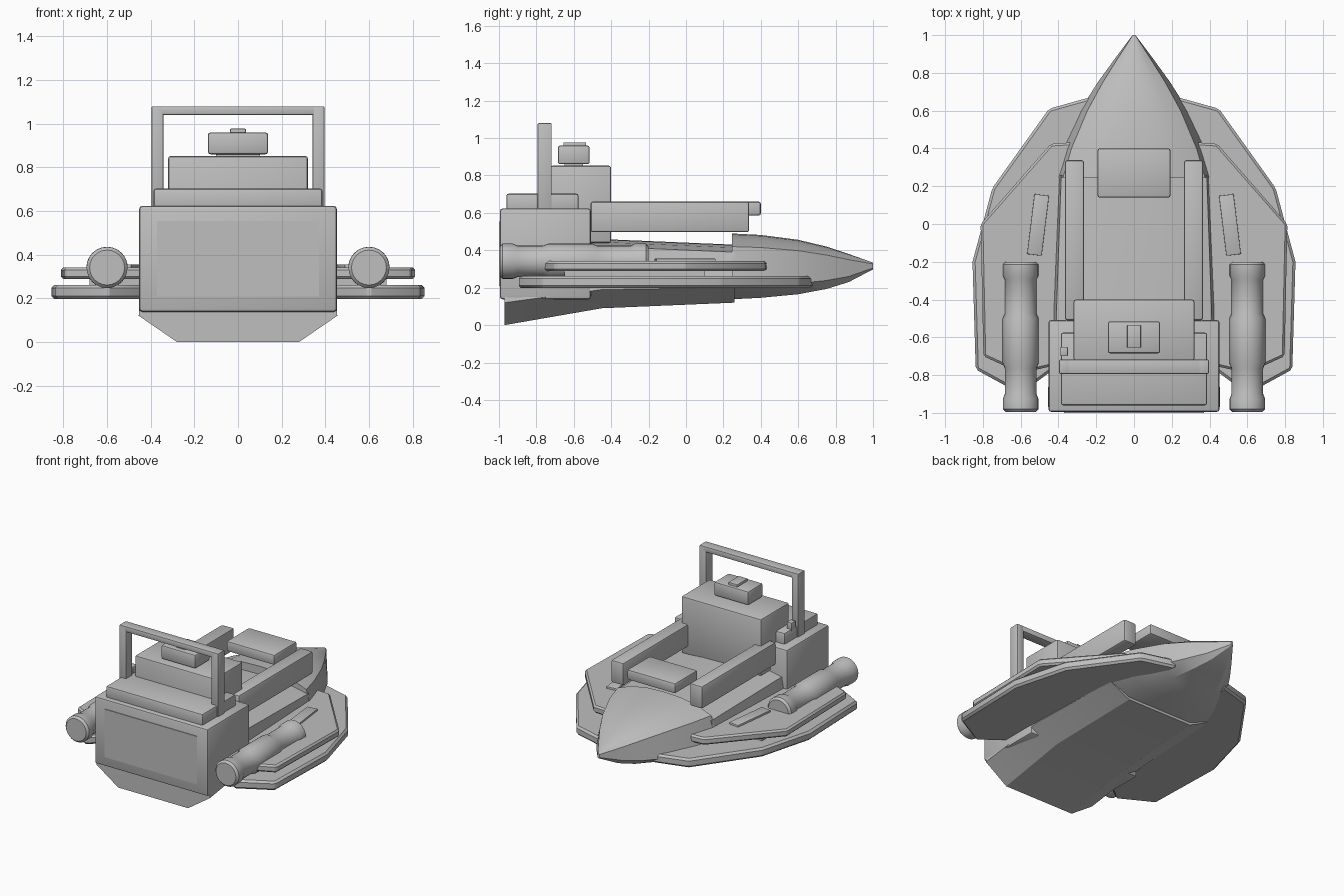
import bpy, bmesh, math
from mathutils import Matrix

cube = bpy.data.objects.get("Cube")
if cube:
    bpy.data.objects.remove(cube, do_unlink=True)

grey = bpy.data.materials.new("plain_grey")
grey.use_nodes = True
COLOR = (0.52, 0.52, 0.52, 1)
grey.diffuse_color = COLOR
for node in grey.node_tree.nodes:
    if node.type == 'BSDF_PRINCIPLED':
        node.inputs["Base Color"].default_value = COLOR


def finish(name, bm, bevel=0, segments=2, angle=30):
    """Bevel the sharp edges, shade and link the part."""
    bmesh.ops.recalc_face_normals(bm, faces=bm.faces)
    if bevel:
        edges = [e for e in bm.edges if e.calc_face_angle(0) > math.radians(20)]
        bmesh.ops.bevel(bm, geom=edges, offset=bevel, segments=segments,
                        profile=0.5, affect='EDGES')
    mesh = bpy.data.meshes.new(name)
    bm.to_mesh(mesh)
    bm.free()
    mesh.materials.append(grey)
    mesh.shade_smooth()
    mesh.set_sharp_from_angle(angle=math.radians(angle))
    obj = bpy.data.objects.new(name, mesh)
    bpy.context.scene.collection.objects.link(obj)
    return obj


def box(name, x, y, z, bevel=0.012, turn=0):
    """Box from its (low, high) ranges, turned about its own vertical axis."""
    bm = bmesh.new()
    bmesh.ops.create_cube(bm, size=1)
    ranges = (x, y, z)
    centre = [(a + b) / 2 for a, b in ranges]
    size = [b - a for a, b in ranges]
    bm.transform(Matrix.Translation(centre) @ Matrix.Rotation(turn, 4, 'Z')
                 @ Matrix.Diagonal((*size, 1)))
    return finish(name, bm, bevel)


def loft(name, sections):
    """Skin mirrored cross-sections given as (y, half outline from bottom to top)."""
    bm = bmesh.new()
    rings = []
    for y, half in sections:
        outline = half + [(-x, z) for x, z in reversed(half) if x > 0]
        rings.append([bm.verts.new((x, y, z)) for x, z in outline])
    n = len(rings[0])
    for a, b in zip(rings, rings[1:]):
        for i in range(n):
            j = (i + 1) % n
            bm.faces.new((a[i], a[j], b[j], b[i]))
    bm.faces.new(rings[0])
    bm.faces.new(rings[-1])
    return finish(name, bm, angle=28)


def half_section(bottom, chine, shoulder, top):
    """Flat bottom, chine, leaning side and a domed top."""
    (s, zs), rise = shoulder, top - shoulder[1]
    return [bottom, chine, shoulder, (s * 0.7, zs + rise * 0.6),
            (s * 0.36, zs + rise * 0.92), (0, top)]


def plate(name, outline, low, high, bevel):
    bm = bmesh.new()
    face = bm.faces.new([bm.verts.new((x, y, low)) for x, y in outline])
    new = bmesh.ops.extrude_face_region(bm, geom=[face])["geom"]
    top = [v for v in new if isinstance(v, bmesh.types.BMVert)]
    bmesh.ops.translate(bm, verts=top, vec=(0, 0, high - low))
    return finish(name, bm, bevel, 1)


def lathe(name, x, z, profile, sides=24):
    """Round part along y from (y, radius) pairs."""
    bm = bmesh.new()
    rings = []
    for y, r in profile:
        rings.append([bm.verts.new((x + r * math.cos(t), y, z + r * math.sin(t)))
                      for t in (math.tau * i / sides for i in range(sides))])
    for a, b in zip(rings, rings[1:]):
        for i in range(sides):
            j = (i + 1) % sides
            bm.faces.new((a[i], a[j], b[j], b[i]))
    bm.faces.new(rings[0])
    bm.faces.new(rings[-1])
    return finish(name, bm, angle=40)


# Hull and pointed nose
loft("hull", [
    (-0.97, half_section((0.28, 0), (0.455, 0.12), (0.42, 0.42), 0.46)),
    (-0.45, half_section((0.28, 0.09), (0.45, 0.19), (0.41, 0.42), 0.46)),
    (0.26, half_section((0.26, 0.12), (0.42, 0.20), (0.385, 0.39), 0.43)),
])
nose = []
for y, w, low, top in [(0.245, 0.437, 0.138, 0.49), (0.4, 0.385, 0.146, 0.482),
                       (0.6, 0.287, 0.165, 0.456), (0.75, 0.192, 0.193, 0.42),
                       (0.87, 0.105, 0.23, 0.38), (1.0, 0.008, 0.298, 0.334)]:
    h = top - low
    nose.append((y, half_section((w * 0.6, low), (w, low + h * 0.2),
                                 (w * 0.86, low + h * 0.8), top)))
loft("nose", nose)

# Paired wings, pods, rails and roll bar posts
LOWER = [(0.2, 0.68), (0.45, 0.61), (0.75, 0.19), (0.855, -0.2),
         (0.838, -0.77), (0.6, -0.9), (0.4, -0.75)]
UPPER = [(0.28, 0.435), (0.44, 0.425), (0.812, 0), (0.797, -0.7),
         (0.6, -0.79), (0.38, -0.74)]
POD = [(-0.995, 0.08), (-0.98, 0.094), (-0.925, 0.094), (-0.9, 0.084),
       (-0.765, 0.084), (-0.735, 0.095), (-0.5, 0.095), (-0.475, 0.084),
       (-0.295, 0.084), (-0.275, 0.094), (-0.215, 0.094), (-0.2, 0.08)]
for side, s in (("left", 1), ("right", -1)):
    def span(a, b):
        return tuple(sorted((s * a, s * b)))
    plate(side + "_lower_wing", [(s * x, y) for x, y in LOWER], 0.197, 0.262, 0.014)
    plate(side + "_upper_wing", [(s * x, y) for x, y in UPPER], 0.288, 0.342, 0.012)
    box(side + "_wing_spacer", span(0.35, 0.68), (-0.65, 0.1), (0.255, 0.295), 0)
    box(side + "_wing_vent", span(0.469, 0.547), (-0.165, 0.155), (0.33, 0.355),
        0.003, s * math.radians(7))
    lathe(side + "_pod", s * 0.6, 0.341, POD)
    box(side + "_rail", span(0.265, 0.365), (-0.51, 0.338), (0.497, 0.66))
    box(side + "_bar_post", span(0.342, 0.396), (-0.793, -0.718), (0.62, 1.08), 0.006)
box("roll_bar_top", (-0.396, 0.396), (-0.793, -0.718), (1.04, 1.08), 0.006)

# Stern block, its panel and the stacked housings
box("stern_block", (-0.453, 0.453), (-0.995, -0.508), (0.138, 0.624), 0.015)
box("stern_panel", (-0.37, 0.37), (-1.0, -0.99), (0.208, 0.555), 0)
box("stern_step", (-0.387, 0.387), (-0.96, -0.575), (0.6, 0.703))
box("rear_housing", (-0.32, 0.32), (-0.725, -0.4), (0.44, 0.852))
box("top_unit", (-0.138, 0.138), (-0.685, -0.515), (0.86, 0.96))
box("top_unit_neck", (-0.1, 0.1), (-0.65, -0.55), (0.84, 0.87), 0)
box("top_unit_cap", (-0.036, 0.036), (-0.655, -0.535), (0.95, 0.977), 0.003)
box("small_lever", (-0.39, -0.35), (-0.7, -0.65), (0.69, 0.75), 0.006)

# Slab between the rails over the nose
box("front_slab", (-0.193, 0.193), (0.14, 0.4), (0.585, 0.66))
